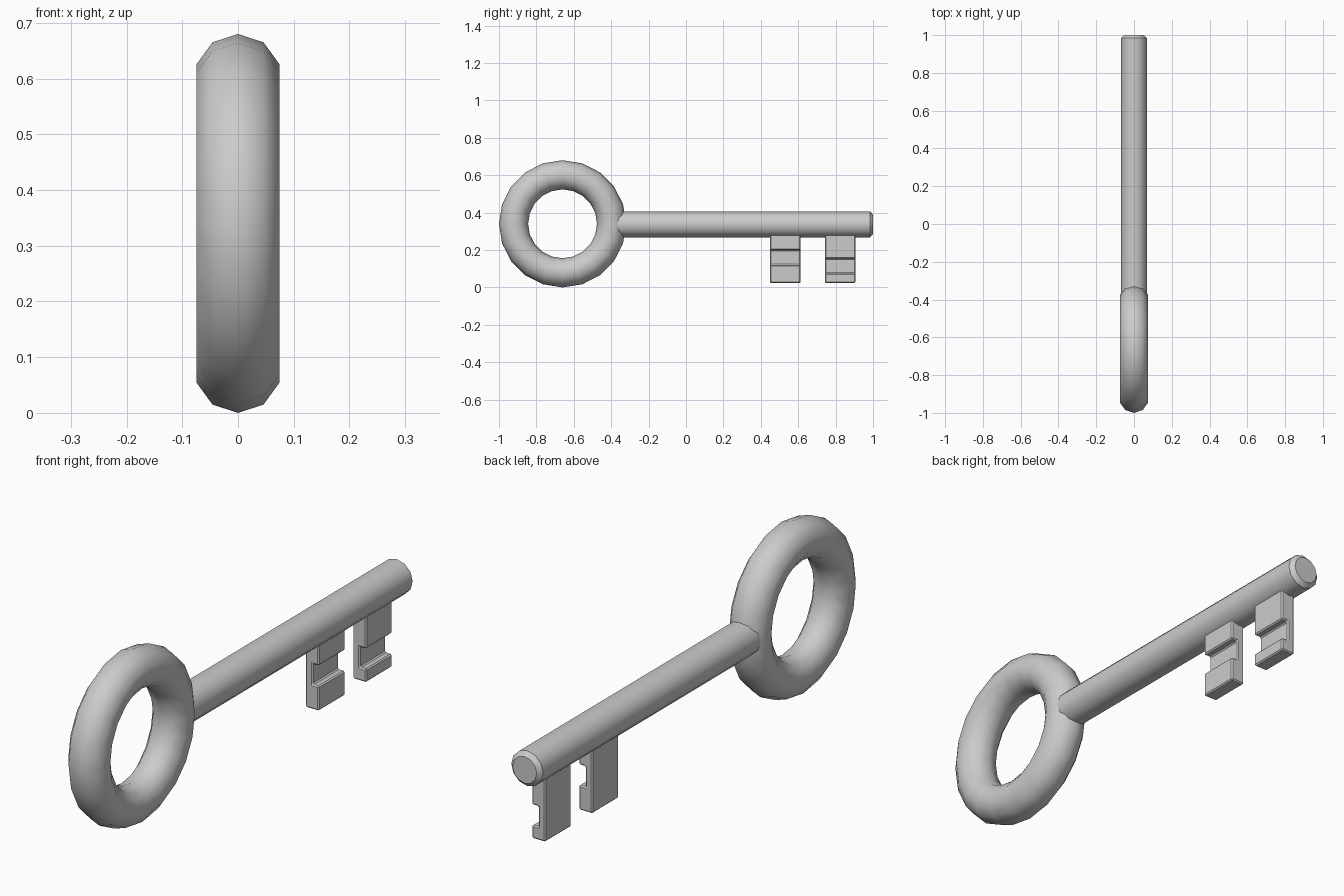
import bpy, bmesh
from math import radians, pi

if "Cube" in bpy.data.objects:
    bpy.data.objects.remove(bpy.data.objects["Cube"])


def smooth(obj, angle):
    bpy.ops.object.select_all(action='DESELECT')
    obj.select_set(True)
    bpy.context.view_layer.objects.active = obj
    bpy.ops.object.shade_smooth_by_angle(angle=radians(angle))


# ring handle, standing in the YZ plane
bpy.ops.mesh.primitive_torus_add(major_segments=20, minor_segments=10,
                                 major_radius=0.262, minor_radius=0.078,
                                 location=(0, -0.66, 0.34), rotation=(0, pi / 2, 0))
ring = bpy.context.object
ring.name = "ring_handle"
smooth(ring, 80)

# round shaft along y with a chamfered tip
Y0, Y1 = -0.42, 1.0
bpy.ops.mesh.primitive_cylinder_add(vertices=12, radius=0.069, depth=Y1 - Y0,
                                    location=(0, (Y0 + Y1) / 2, 0.337),
                                    rotation=(-pi / 2, 0, 0))
shaft = bpy.context.object
shaft.name = "shaft"
bm = bmesh.new()
bm.from_mesh(shaft.data)
tip = [e for e in bm.edges if all(v.co.z > 0 for v in e.verts)]
bmesh.ops.bevel(bm, geom=tip, offset=0.016, segments=1, affect='EDGES')
bm.to_mesh(shaft.data)
bm.free()
smooth(shaft, 35)


# key bits: notched profile in XZ, extruded along y
def key_bit(name, y0, y1, notch_top, notch_bottom):
    back, front, floor, bottom, top = -0.023, 0.036, 0.008, 0.023, 0.31
    profile = [(back, bottom), (front, bottom), (front, notch_bottom),
               (floor, notch_bottom), (floor, notch_top), (front, notch_top),
               (front, top), (back, top)]
    mesh = bpy.data.meshes.new(name)
    bm = bmesh.new()
    face = bm.faces.new([bm.verts.new((x, y0, z)) for x, z in profile])
    ext = bmesh.ops.extrude_face_region(bm, geom=[face])
    moved = [g for g in ext["geom"] if isinstance(g, bmesh.types.BMVert)]
    bmesh.ops.translate(bm, verts=moved, vec=(0, y1 - y0, 0))
    bmesh.ops.recalc_face_normals(bm, faces=bm.faces)
    bm.to_mesh(mesh)
    bm.free()
    obj = bpy.data.objects.new(name, mesh)
    bpy.context.collection.objects.link(obj)
    bevel = obj.modifiers.new("edge_bevel", 'BEVEL')
    bevel.width = 0.005
    bevel.segments = 1


key_bit("inner_bit", 0.45, 0.613, 0.20, 0.12)
key_bit("outer_bit", 0.743, 0.905, 0.155, 0.075)
